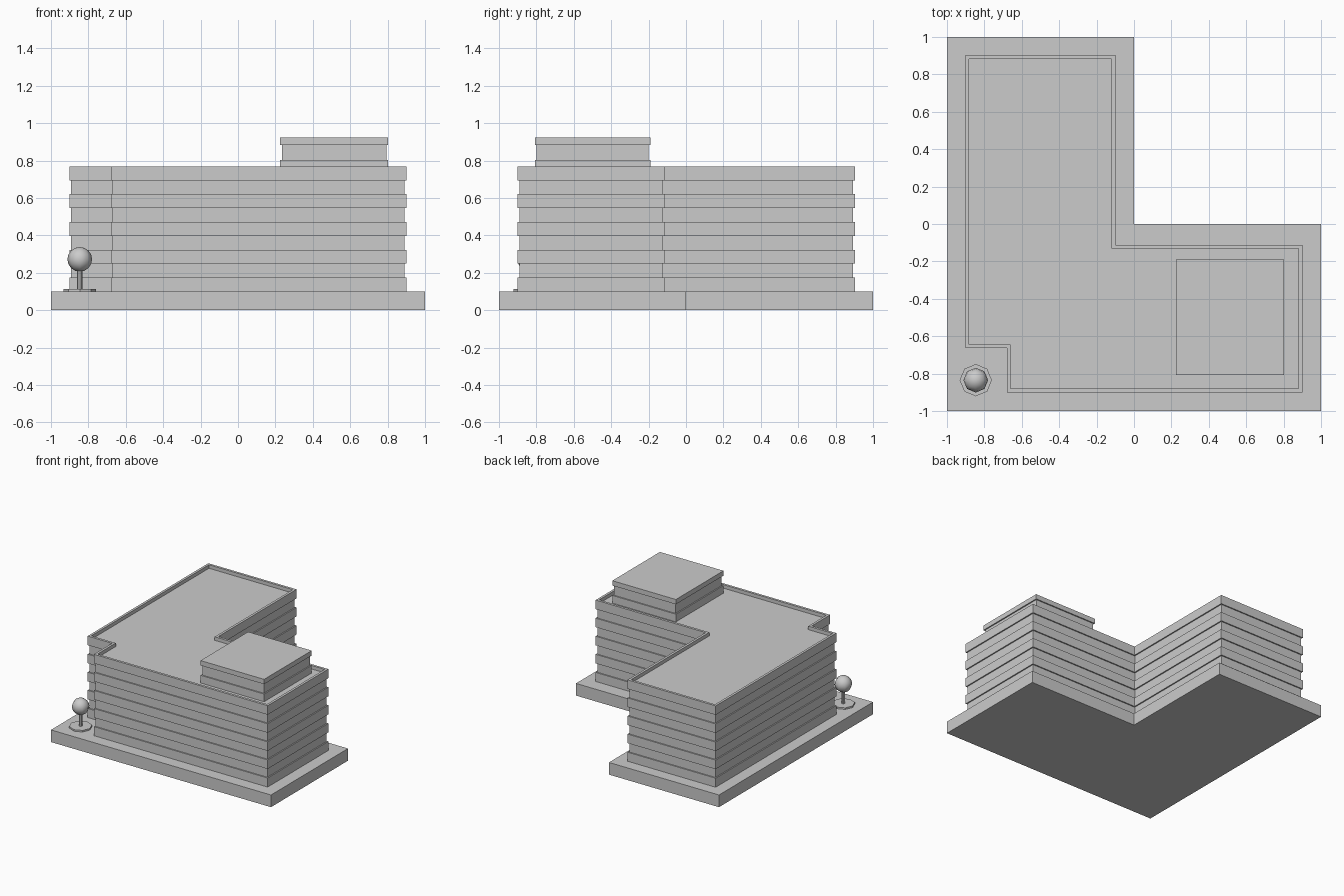
import bpy
import bmesh
from math import radians
from mathutils import Vector

cube = bpy.data.objects.get("Cube")
if cube:
    bpy.data.objects.remove(cube, do_unlink=True)

# One plain grey for everything
grey = bpy.data.materials.new("plain grey")
grey.use_nodes = True
colour = (0.6, 0.6, 0.6, 1)
grey.diffuse_color = colour
grey.node_tree.nodes["Principled BSDF"].inputs["Base Color"].default_value = colour


def finish(name, bm):
    bmesh.ops.recalc_face_normals(bm, faces=bm.faces)
    mesh = bpy.data.meshes.new(name)
    bm.to_mesh(mesh)
    bm.free()
    mesh.materials.append(grey)
    obj = bpy.data.objects.new(name, mesh)
    bpy.context.collection.objects.link(obj)
    return obj


def inset(outline, d):
    """Move every side of a counter-clockwise, square-cornered outline inwards."""
    result = []
    for i, p in enumerate(outline):
        p, before, after = Vector(p), Vector(outline[i - 1]), Vector(outline[(i + 1) % len(outline)])
        a, b = (p - before).normalized(), (after - p).normalized()
        result.append(p + d * (Vector((-a.y, a.x)) + Vector((-b.y, b.x))))
    return result


def loft(name, outline, levels):
    """Skin a stack of (inset, height) loops and cap both ends."""
    bm = bmesh.new()
    loops = [[bm.verts.new((p.x, p.y, z)) for p in inset(outline, d)] for d, z in levels]
    n = len(outline)
    for low, high in zip(loops, loops[1:]):
        for i in range(n):
            j = (i + 1) % n
            bm.faces.new((low[i], low[j], high[j], high[i]))
    bm.faces.new(loops[0][::-1])
    bm.faces.new(loops[-1])
    return finish(name, bm)


def drum(name, radius, bottom, top):
    bm = bmesh.new()
    bmesh.ops.create_cone(bm, cap_ends=True, segments=8, radius1=radius, radius2=radius, depth=top - bottom)
    obj = finish(name, bm)
    obj.location = (*tree_spot, (top + bottom) / 2)
    return obj


# L-shaped plinth
plinth = [(-1, -1), (1, -1), (1, 0), (0, 0), (0, 1), (-1, 1)]
loft("plinth", plinth, [(0, 0), (0, 0.1)])

# Main block: nine alternating bands, then a parapet round a sunken roof
block = [(-0.68, -0.9), (0.9, -0.9), (0.9, -0.112), (-0.1, -0.112),
         (-0.1, 0.903), (-0.902, 0.903), (-0.902, -0.664), (-0.68, -0.664)]
step, floor, roof = 0.0743, 0.1, 0.74
levels = [(0, floor - 0.01)]
for band in range(9):
    side = 0.01 * (band % 2)
    if band:
        levels.append((side, floor + band * step))
    levels.append((side, floor + (band + 1) * step))
levels += [(0.02, levels[-1][1]), (0.02, roof)]
loft("main_block", block, levels)

# Roof house with a recessed middle band
house = [(0.225, -0.808), (0.803, -0.808), (0.803, -0.19), (0.225, -0.19)]
loft("roof_house", house, [(0, roof - 0.01), (0, 0.803), (0.01, 0.803),
                           (0.01, 0.884), (0, 0.884), (0, 0.924)])

# Tree on a round kerb in the notched corner
tree_spot = (-0.846, -0.835)
drum("tree_kerb", 0.086, 0.095, 0.113)
drum("tree_trunk", 0.014, 0.105, 0.23)
bm = bmesh.new()
bmesh.ops.create_uvsphere(bm, u_segments=8, v_segments=8, radius=0.066)
crown = finish("tree_crown", bm)
crown.location = (*tree_spot, 0.272)
bpy.context.view_layer.objects.active = crown
crown.select_set(True)
bpy.ops.object.shade_smooth_by_angle(angle=radians(60))
